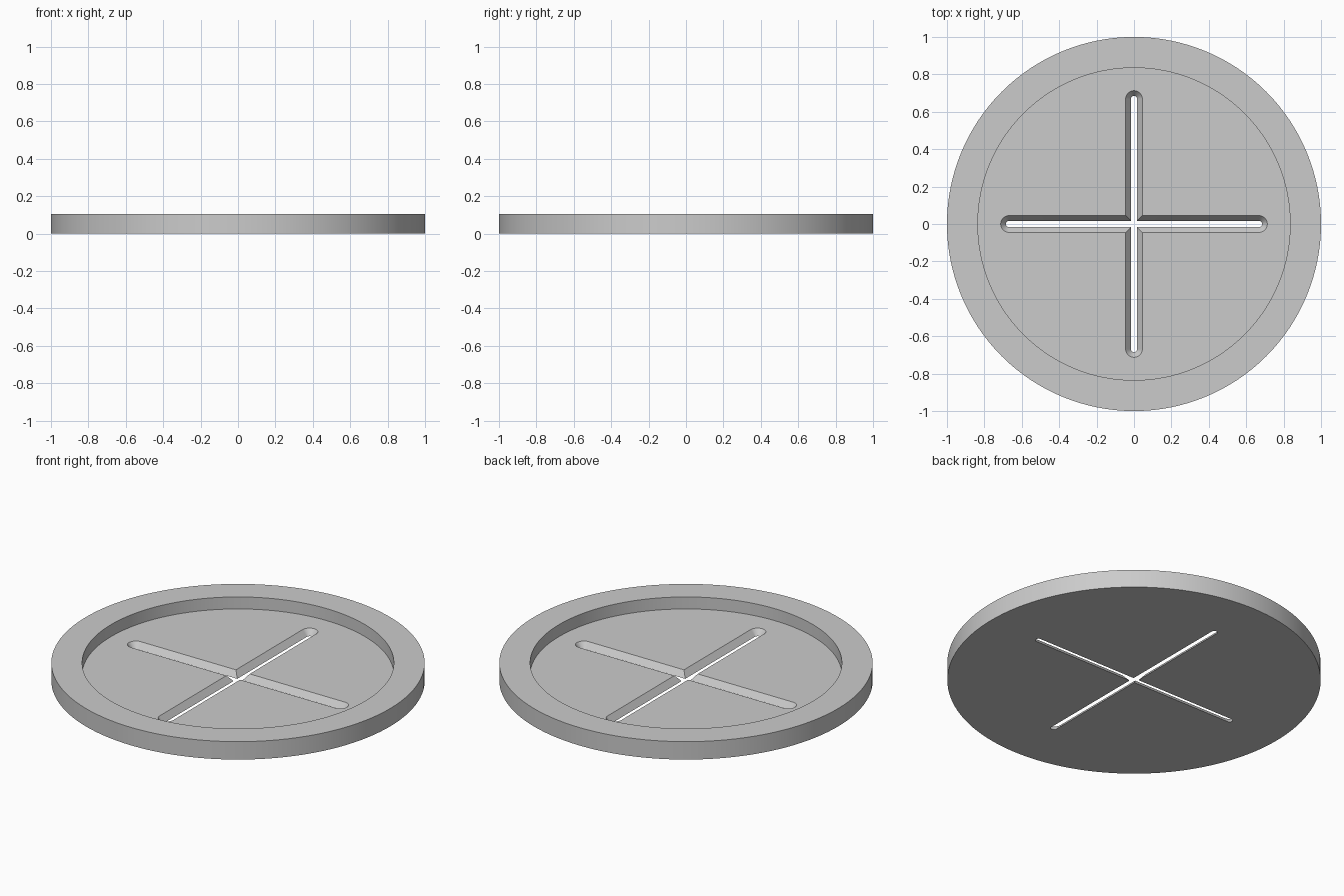
import bpy
import bmesh
import math

if "Cube" in bpy.data.objects:
    bpy.data.objects.remove(bpy.data.objects["Cube"], do_unlink=True)

HEIGHT, FLOOR = 0.106, 0.035      # rim height, floor thickness
RIM, RECESS = 1.0, 0.835          # outer and inner radius
SLOT_END = 0.668                  # centre of each rounded slot end
SLOT_LOW, SLOT_TOP = 0.017, 0.045  # slot half width below and at the floor

gray = bpy.data.materials.new("light gray")
gray.use_nodes = True
color = (0.6, 0.6, 0.6, 1)
gray.diffuse_color = color
gray.node_tree.nodes["Principled BSDF"].inputs["Base Color"].default_value = color


def add_object(name, bm):
    bmesh.ops.recalc_face_normals(bm, faces=bm.faces)
    mesh = bpy.data.meshes.new(name)
    bm.to_mesh(mesh)
    bm.free()
    obj = bpy.data.objects.new(name, mesh)
    obj.data.materials.append(gray)
    bpy.context.collection.objects.link(obj)
    return obj


def make_dish():
    """Closed lathe of rings, capped at both ends."""
    bm = bmesh.new()
    count = 128
    rings = []
    for radius, z in ((RIM, 0), (RIM, HEIGHT), (RECESS, HEIGHT), (RECESS, FLOOR)):
        angles = [math.tau * i / count for i in range(count)]
        rings.append([bm.verts.new((radius * math.cos(a), radius * math.sin(a), z))
                      for a in angles])
    for low, high in zip(rings, rings[1:]):
        for i in range(count):
            j = (i + 1) % count
            bm.faces.new((low[i], low[j], high[j], high[i]))
    bm.faces.new(rings[0])
    bm.faces.new(rings[-1])
    return add_object("dish", bm)


def make_slot_cutter(name, turn):
    """Round-ended slot that widens upward, overshooting the floor slightly."""
    bm = bmesh.new()
    slope = (SLOT_TOP - SLOT_LOW) / FLOOR
    steps = 16
    loops = []
    for z in (-0.01, FLOOR + 0.01):
        width = SLOT_LOW + slope * z
        loop = []
        for side in (1, -1):
            for i in range(steps + 1):
                a = math.pi * (i / steps - 0.5)
                x = side * (SLOT_END + width * math.cos(a))
                y = side * width * math.sin(a)
                loop.append(bm.verts.new((x, y, z) if not turn else (-y, x, z)))
        loops.append(loop)
    low, high = loops
    for i in range(len(low)):
        j = (i + 1) % len(low)
        bm.faces.new((low[i], low[j], high[j], high[i]))
    bm.faces.new(low)
    bm.faces.new(high)
    cutter = add_object(name, bm)
    cutter.hide_render = True
    return cutter


# Dish with a raised rim, cut by two crossing slots
dish = make_dish()
bpy.context.view_layer.objects.active = dish
for name, turn in (("slot_cutter_x", False), ("slot_cutter_y", True)):
    cutter = make_slot_cutter(name, turn)
    cut = dish.modifiers.new(name, "BOOLEAN")
    cut.operation = "DIFFERENCE"
    cut.solver = "EXACT"
    cut.object = cutter
    bpy.ops.object.modifier_apply(modifier=cut.name)
    bpy.data.objects.remove(cutter, do_unlink=True)

# Smooth round walls, crisp edges
bpy.ops.object.select_all(action="DESELECT")
dish.select_set(True)
bpy.ops.object.shade_smooth_by_angle(angle=math.radians(30))
